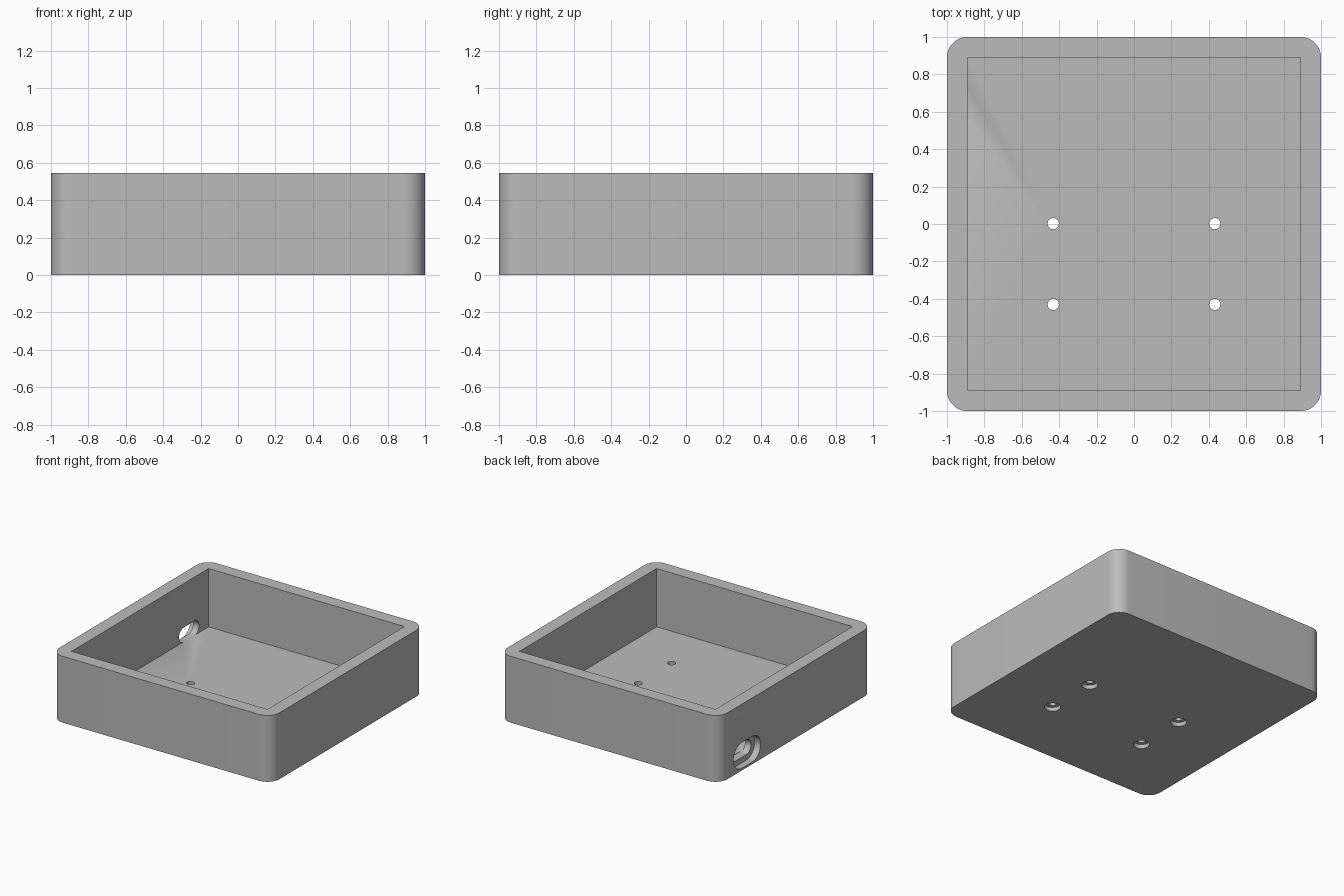
import bpy
import bmesh
from math import cos, sin, pi, radians
from mathutils import Matrix, Vector

cube = bpy.data.objects.get("Cube")
if cube:
    bpy.data.objects.remove(cube, do_unlink=True)

HEIGHT, FLOOR, INNER, CORNER = 0.545, 0.066, 0.89, 0.11

grey = bpy.data.materials.new("plain grey")
grey.use_nodes = True
colour = (0.5, 0.5, 0.5, 1)
grey.diffuse_color = colour
grey.node_tree.nodes["Principled BSDF"].inputs["Base Color"].default_value = colour


def rounded_outline(half_w, half_h, radius, steps):
    """Counter-clockwise rounded rectangle; a circle or slot when the radius fills it."""
    points = []
    for quarter, (sx, sy) in enumerate([(1, 1), (-1, 1), (-1, -1), (1, -1)]):
        for i in range(steps + 1):
            a = (quarter + i / steps) * pi / 2
            p = Vector((sx * (half_w - radius) + radius * cos(a),
                        sy * (half_h - radius) + radius * sin(a), 0))
            if not points or (p - points[-1]).length > 1e-5:
                points.append(p)
    if (points[0] - points[-1]).length < 1e-5:
        points.pop()
    return points


def prism(name, outline, depth, matrix):
    """Extrude an outline along local z and place it."""
    bm = bmesh.new()
    face = bm.faces.new([bm.verts.new(p) for p in outline])
    top = bmesh.ops.extrude_face_region(bm, geom=[face])["geom"]
    verts = [v for v in top if isinstance(v, bmesh.types.BMVert)]
    bmesh.ops.translate(bm, verts=verts, vec=(0, 0, depth))
    bmesh.ops.recalc_face_normals(bm, faces=bm.faces)
    bm.transform(matrix)
    mesh = bpy.data.meshes.new(name)
    bm.to_mesh(mesh)
    bm.free()
    mesh.materials.append(grey)
    obj = bpy.data.objects.new(name, mesh)
    bpy.context.collection.objects.link(obj)
    return obj


# Outer body with rounded upright corners
body = prism("open_box", rounded_outline(1, 1, CORNER, 12), HEIGHT, Matrix())

# Square cavity
square = [Vector((x * INNER, y * INNER, 0)) for x, y in [(1, 1), (-1, 1), (-1, -1), (1, -1)]]
cutters = [prism("cavity_cutter", square, HEIGHT, Matrix.Translation((0, 0, FLOOR)))]

# Four screw holes, counterbored from below
for x in (-0.432, 0.432):
    for y in (0.002, -0.43):
        for radius, low, depth in [(0.03, -0.05, 0.2), (0.06, -0.05, 0.083)]:
            cutters.append(prism("screw_hole_cutter", rounded_outline(radius, radius, radius, 8),
                                 depth, Matrix.Translation((x, y, low))))

# Stepped cable slot through one side wall: local x runs along y, local z along x
upright = Matrix(((0, 0, 1, 0), (1, 0, 0, 0), (0, 1, 0, 0), (0, 0, 0, 1)))
for radius, depth in [(0.06, 0.222), (0.105, 0.155)]:
    cutters.append(prism("cable_slot_cutter", rounded_outline(0.07 + radius, radius, radius, 8),
                         depth, Matrix.Translation((-1.1, 0.635, 0.124)) @ upright))

# Cut everything out of the body
bpy.ops.object.select_all(action='DESELECT')
bpy.context.view_layer.objects.active = body
body.select_set(True)
for cutter in cutters:
    cutter.hide_render = True
    mod = body.modifiers.new("cut", 'BOOLEAN')
    mod.operation = 'DIFFERENCE'
    mod.solver = 'EXACT'
    mod.object = cutter
    bpy.ops.object.modifier_apply(modifier=mod.name)
    bpy.data.objects.remove(cutter, do_unlink=True)

bpy.ops.object.shade_smooth_by_angle(angle=radians(30))
